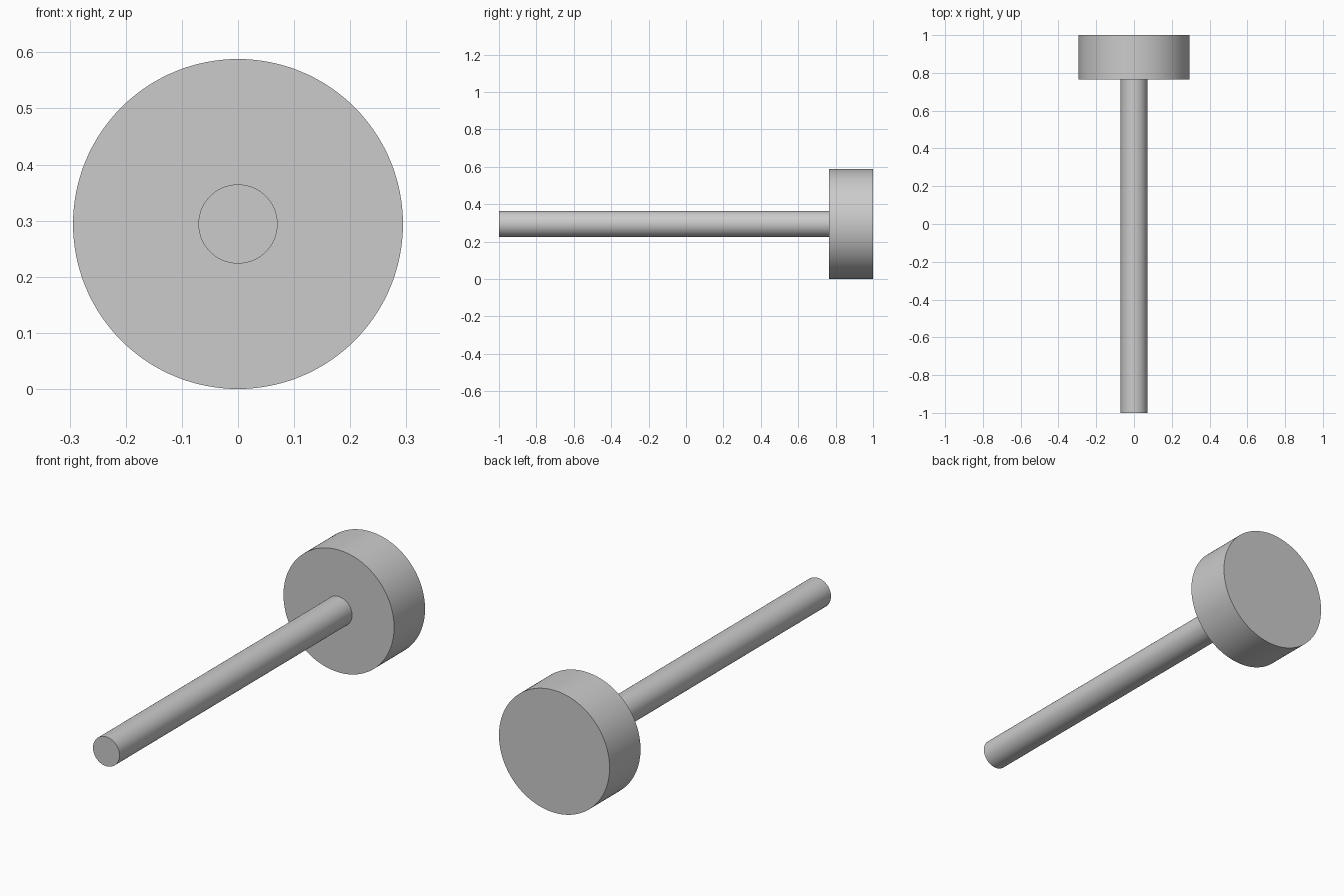
import bpy
from math import pi, radians

if "Cube" in bpy.data.objects:
    bpy.data.objects.remove(bpy.data.objects["Cube"])

HEAD_R, SHAFT_R = 0.294, 0.0705
HEAD_FRONT = 0.765
AXIS_Z = HEAD_R


def rod(name, radius, y0, y1):
    """Solid cylinder running along y from y0 to y1."""
    bpy.ops.mesh.primitive_cylinder_add(
        vertices=128, radius=radius, depth=y1 - y0,
        location=(0, (y0 + y1) / 2, AXIS_Z), rotation=(pi / 2, 0, 0))
    obj = bpy.context.object
    obj.name = name
    bpy.ops.object.transform_apply(location=False, rotation=True, scale=False)
    bpy.ops.object.shade_smooth_by_angle(angle=radians(30))
    return obj


# Long thin shaft, ending at the head's front face
rod("shaft", SHAFT_R, -1.0, HEAD_FRONT)

# Wide flat disc head at the back
rod("head", HEAD_R, HEAD_FRONT, 1.0)
